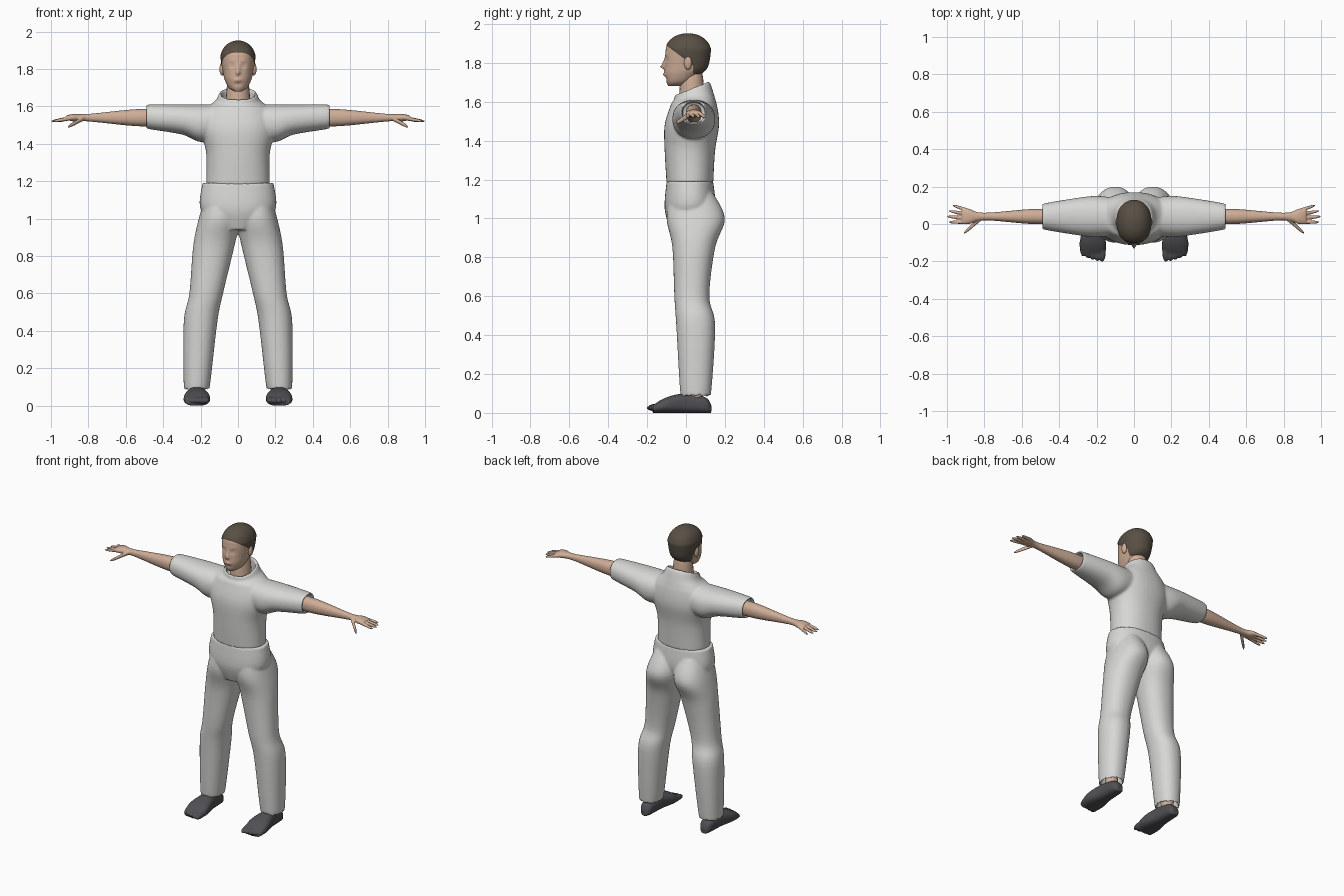
import bpy
import bmesh
import math
from mathutils import Matrix, Vector

cube = bpy.data.objects.get("Cube")
if cube:
    bpy.data.objects.remove(cube, do_unlink=True)


def material(name, colour):
    mat = bpy.data.materials.new(name)
    mat.use_nodes = True
    mat.diffuse_color = (*colour, 1)
    shader = mat.node_tree.nodes["Principled BSDF"]
    shader.inputs["Base Color"].default_value = (*colour, 1)
    return mat


SKIN = material("skin", (0.62, 0.42, 0.31))
HAIR = material("dark brown hair", (0.1, 0.08, 0.06))
CLOTH = material("pale grey cloth", (0.68, 0.68, 0.66))
SHOE = material("charcoal shoe", (0.08, 0.08, 0.09))
SIDES = {"left": 1, "right": -1}
ARM_Y = 0.04
ARM_Z = 1.54
FOOT_X = 0.22


def spline(rings, steps):
    """Pass a smooth curve through every value of the rings."""
    last = len(rings) - 1
    result = []
    for i in range(last):
        before, start, end, after = (
            rings[max(0, min(last, i + k))] for k in (-1, 0, 1, 2))
        for step in range(steps):
            t = step / steps
            result.append([
                b + t / 2 * (c - a + t * (2 * a - 5 * b + 4 * c - d + t * (3 * (b - c) + d - a)))
                for a, b, c, d in zip(before, start, end, after)])
    result.append(rings[last])
    return result


def loft(bm, axis, rings, side=1, power=2.2, steps=6, segments=40):
    """Skin rounded rings: position on axis, centre a, centre b, radius a, radius b."""
    across, along = [i for i in range(3) if i != axis]
    loops = []
    for position, centre_a, centre_b, radius_a, radius_b in spline(rings, steps):
        loop = []
        for k in range(segments):
            angle = math.tau * k / segments
            cosine, sine = math.cos(angle), math.sin(angle)
            point = Vector()
            point[axis] = position
            point[across] = centre_a + radius_a * math.copysign(abs(cosine) ** (2 / power), cosine)
            point[along] = centre_b + radius_b * math.copysign(abs(sine) ** (2 / power), sine)
            point.x *= side
            loop.append(bm.verts.new(point))
        loops.append(loop)
    for low, high in zip(loops, loops[1:]):
        for k in range(segments):
            following = (k + 1) % segments
            bm.faces.new((low[k], low[following], high[following], high[k]))
    bm.faces.new(loops[0])
    bm.faces.new(loops[-1])


def upright(rows):
    """Rings centred on the body, from height, depth centre, half width and half depth."""
    return [(z, 0, y, width, depth) for z, y, width, depth in rows]


def hollow(rings, depth, wall=0.012):
    """Turn the last ring inward to leave an open hem."""
    position, centre_a, centre_b, radius_a, radius_b = rings[-1]
    inner = (centre_a, centre_b, radius_a - wall, radius_b - wall)
    return rings + [(position, *inner), (position + depth, *inner)]


def digit(bm, axis, start, end, radius, side=1):
    """A straight round-tipped limb, used for fingers, toes, ankles and neck."""
    start, end = Vector(start), Vector(end)
    across, along = [i for i in range(3) if i != axis]
    count = 8
    rings = []
    for i in range(count + 1):
        t = i / count
        centre = start.lerp(end, t)
        size = radius * (1 - t / 4) * math.sqrt(max(1 - t ** 8, 0.1))
        rings.append((centre[axis], centre[across], centre[along], size, size))
    loft(bm, axis, rings, side, power=2, steps=2, segments=20)


def finish(name, bm, mats, voxel=0, smooth=0):
    """Make the object, fusing and softening its parts where asked."""
    bmesh.ops.recalc_face_normals(bm, faces=bm.faces[:])
    mesh = bpy.data.meshes.new(name)
    bm.to_mesh(mesh)
    bm.free()
    mesh.shade_smooth()
    for mat in mats:
        mesh.materials.append(mat)
    obj = bpy.data.objects.new(name, mesh)
    bpy.context.collection.objects.link(obj)
    if voxel:
        fuse = obj.modifiers.new("fuse", "REMESH")
        fuse.mode = "VOXEL"
        fuse.voxel_size = voxel
        fuse.use_smooth_shade = True
        soften = obj.modifiers.new("soften", "SMOOTH")
        soften.iterations = smooth


# Shirt torso, with a collar that rises toward the nape
bm = bmesh.new()
torso = upright([
    (1.18, .02, .17, .12), (1.35, .02, .17, .13), (1.48, .03, .2, .14),
    (1.58, .04, .18, .12), (1.63, .04, .12, .1), (1.67, .03, .1, .09)])
loft(bm, 2, hollow(torso, -.06))
for v in bm.verts:
    rise = min(1, max(0, (v.co.z - 1.6) / .06))
    v.co.z += rise * .4 * (v.co.y - ARM_Y)

# Sleeves hang from a level shoulder line
for side in SIDES.values():
    sleeve = [(x, ARM_Y, 1.61 - height, depth, height) for x, depth, height in (
        (.1, .1, .09), (.2, .11, .1), (.3, .1, .08), (.48, .07, .065))]
    loft(bm, 0, hollow(sleeve, -.06), side)
finish("shirt", bm, [CLOTH], voxel=.007, smooth=10)

# Trousers: pelvis fused with two open legs
bm = bmesh.new()
loft(bm, 2, upright([(.94, .01, .09, .09), (1.05, .02, .2, .13), (1.19, .02, .19, .12)]))
for side in SIDES.values():
    leg = [(1.13, .09, .03, .08, .11), (1, .1, .05, .11, .15), (.85, .13, .04, .11, .11),
           (.6, .17, .03, .09, .09), (.45, .2, .05, .09, .1), (.11, .22, .05, .07, .08)]
    loft(bm, 2, hollow(leg, .06), side)
finish("trousers", bm, [CLOTH], voxel=.007, smooth=6)

for label, side in SIDES.items():
    # Forearm and palm with four fanned fingers and a thumb
    bm = bmesh.new()
    loft(bm, 0, [(x, ARM_Y, ARM_Z, width, height) for x, width, height in (
        (.4, .04, .045), (.55, .04, .045), (.8, .02, .02), (.88, .04, .02), (.92, .04, .01))], side)
    for i, reach in enumerate((.97, .99, 1, .99)):
        digit(bm, 0, (.88, .07 - i * .02, ARM_Z), (reach, .1 - i * .03, ARM_Z - .02), .011, side)
    digit(bm, 0, (.82, .03, ARM_Z), (.91, -.05, 1.49), .014, side)
    finish(label + "_arm_and_hand", bm, [SKIN], voxel=.004, smooth=3)

    # Flat-soled shoe with rounded toes
    bm = bmesh.new()
    loft(bm, 1, [(y, FOOT_X, height, width, height) for y, width, height in (
        (.13, .02, .02), (.1, .04, .04), (0, .05, .05), (-.1, .07, .04), (-.17, .06, .02))],
        side, power=2.6)
    for i in range(5):
        x = .17 + i * .025
        digit(bm, 1, (x, -.1, .035), (x, i * i * .002 - .2, .025), .022, side)
    finish(label + "_shoe", bm, [SHOE], voxel=.005, smooth=3)

    bm = bmesh.new()
    digit(bm, 2, (FOOT_X, .05, .2), (FOOT_X, .05, .02), .045, side)
    finish(label + "_ankle", bm, [SKIN])

    bm = bmesh.new()
    bmesh.ops.create_uvsphere(
        bm, u_segments=20, v_segments=12, radius=1,
        matrix=Matrix.LocRotScale(Vector((side * .085, .01, 1.8)), None, Vector((.014, .02, .035))))
    finish(label + "_ear", bm, [SKIN])

bm = bmesh.new()
digit(bm, 2, (0, .03, 1.58), (0, .03, 1.8), .07)
finish("neck", bm, [SKIN])

# Head: jaw rings below a domed crown
bm = bmesh.new()
head = upright([(1.68, -.06, .02, .03), (1.7, -.04, .05, .06),
                (1.74, -.02, .07, .09), (1.78, 0, .08, .11)])
for i in range(6):
    angle = i * math.pi / 11
    head.append((1.86 + .09 * math.sin(angle), 0, .01,
                 .09 * math.cos(angle), .115 * math.cos(angle)))
loft(bm, 2, head, segments=80)

# Facial features: side offset, height, half width, half height, push along y
features = {
    "nose_tip": (0, 1.78, .01, .01, -.02), "nose_bridge": (0, 1.8, .01, .02, -.01),
    "eye": (.03, 1.82, .014, .01, .01), "brow": (.03, 1.84, .02, .01, -.004),
    "lips": (0, 1.74, .02, .01, -.008), "chin_dip": (0, 1.72, .02, .01, .005)}
for v in bm.verts:
    if v.co.y < -.02:
        x, z = abs(v.co.x), v.co.z
        for offset, level, width, height, push in features.values():
            v.co.y += push * math.exp(-((x - offset) / width) ** 2 - ((z - level) / height) ** 2)

# Hair: hairline cut into the head, coloured and slightly raised
slope = Vector((0, .75, 1))
brow = Vector((0, -.1, 1.89))
nape = Vector((0, .035, 1.745))
for point, normal in ((brow, slope), (nape, (0, 1, 0)), (nape, (0, 0, 1))):
    bmesh.ops.bisect_plane(bm, geom=bm.verts[:] + bm.edges[:] + bm.faces[:],
                           plane_co=point, plane_no=normal)
for face in bm.faces:
    centre = face.calc_center_median()
    past_hairline = (centre - brow).dot(slope) > 0 or centre.y > nape.y
    face.material_index = int(past_hairline and centre.z > nape.z)
bmesh.ops.recalc_face_normals(bm, faces=bm.faces[:])
bm.normal_update()
for v in bm.verts:
    if all(face.material_index for face in v.link_faces):
        v.co += v.normal * .003
finish("head_and_hair", bm, [SKIN, HAIR])
